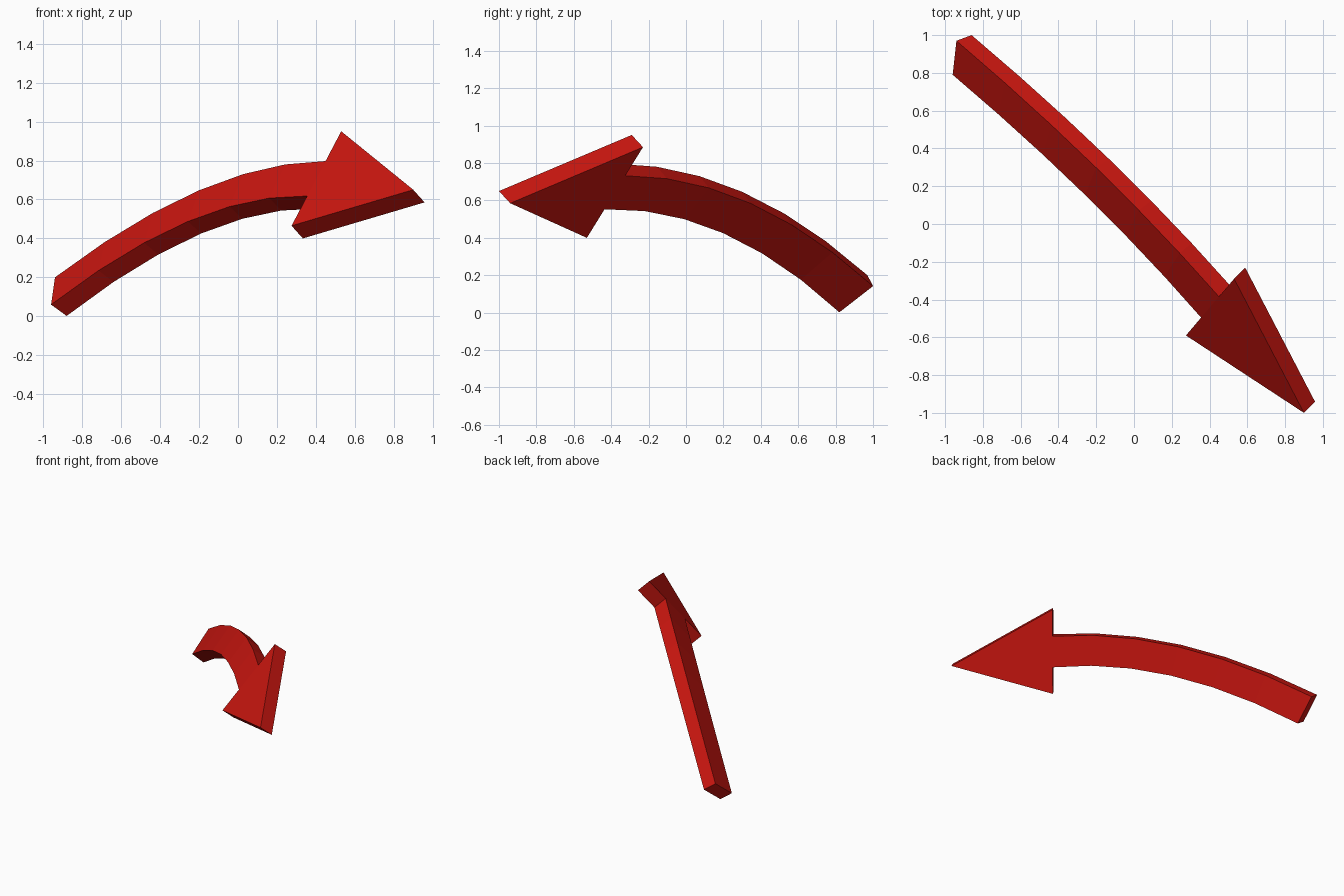
import bpy, bmesh
from mathutils import Vector as V

if "Cube" in bpy.data.objects:
    bpy.data.objects.remove(bpy.data.objects["Cube"])

SEGMENTS = 6

def bezier(a, b, c, t):
    return a * (1 - t) ** 2 + b * 2 * t * (1 - t) + c * t * t

# Head outline on the front face, and the thickness direction at each end
tip, barb_up, barb_low = V((.90, -1.0, .65)), V((.53, -.29, .95)), V((.275, -.59, .465))
thick_tail, thick_head = V((.08, .03, -.058)), V((.058, .06, -.065))

# Shaft: centre path, with a width direction that twists gently towards the head
width_tail, width_head = V((.02, .18, .14)), (barb_up - barb_low) * .37
path = [V((-.95, .88, .13)), V((-.185, .232, .715)), (barb_up + barb_low) / 2]

bm = bmesh.new()
rings = []
for i in range(SEGMENTS + 1):
    t = i / SEGMENTS
    centre = bezier(*path, t)
    w = width_tail.lerp(width_head, t) / 2
    d = thick_tail.lerp(thick_head, t)
    rings.append([bm.verts.new(p) for p in
                  (centre + w, centre - w, centre - w + d, centre + w + d)])
bm.faces.new(rings[0])
for a, b in zip(rings, rings[1:]):
    for k in range(4):
        n = (k + 1) % 4
        bm.faces.new((a[k], a[n], b[n], b[k]))

# Head: flat triangular prism joined to the last shaft ring
up, low, low_back, up_back = rings[-1]
front = [up] + [bm.verts.new(p) for p in (barb_up, tip, barb_low)] + [low]
back = [up_back] + [bm.verts.new(p + thick_head) for p in (barb_up, tip, barb_low)] + [low_back]
bm.faces.new(front)
bm.faces.new(back[::-1])
for k in range(4):
    bm.faces.new((front[k], front[k + 1], back[k + 1], back[k]))
bmesh.ops.recalc_face_normals(bm, faces=bm.faces)

mesh = bpy.data.meshes.new("curved_arrow")
bm.to_mesh(mesh)
bm.free()
arrow = bpy.data.objects.new("curved_arrow", mesh)
bpy.context.collection.objects.link(arrow)

# Red finish
red = bpy.data.materials.new("red")
red.diffuse_color = (.6, .008, .005, 1)
red.use_nodes = True
red.node_tree.nodes["Principled BSDF"].inputs["Base Color"].default_value = red.diffuse_color
mesh.materials.append(red)
